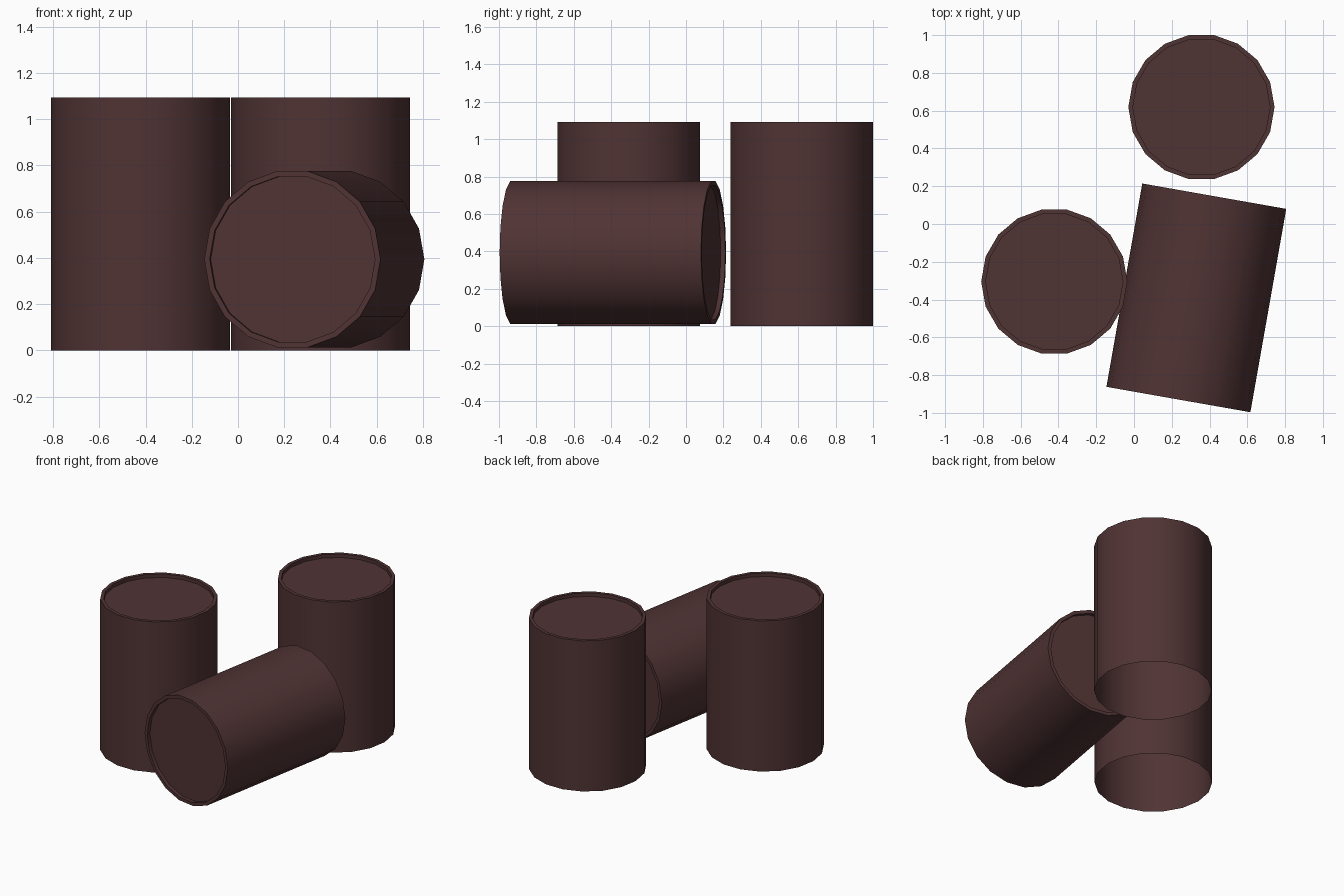
import bpy, bmesh, math
from mathutils import Matrix, Vector

if "Cube" in bpy.data.objects:
    bpy.data.objects.remove(bpy.data.objects["Cube"])

R, R_IN, H, RECESS, SIDES = 0.387, 0.363, 1.093, 0.025, 18

brown = bpy.data.materials.new("dark brown")
brown.diffuse_color = (0.08, 0.033, 0.034, 1)
brown.use_nodes = True
brown.node_tree.nodes["Principled BSDF"].inputs["Base Color"].default_value = brown.diffuse_color


def barrel(name, matrix, closed_bottom):
    bm = bmesh.new()

    def ring(r, z):
        return [bm.verts.new((r * math.cos(math.tau * i / SIDES),
                              r * math.sin(math.tau * i / SIDES), z))
                for i in range(SIDES)]

    def skin(a, b):
        for i in range(SIDES):
            j = (i + 1) % SIDES
            bm.faces.new((a[i], a[j], b[j], b[i]))

    # rings from bottom lid to top lid; standing barrels are open underneath
    profile = [(R, 0), (R, H), (R_IN, H), (R_IN, H - RECESS)]
    if closed_bottom:
        profile = [(R_IN, RECESS), (R_IN, 0)] + profile
    rings = [ring(r, z) for r, z in profile]
    for a, b in zip(rings, rings[1:]):
        skin(a, b)
    bm.faces.new(rings[-1])
    if closed_bottom:
        bm.faces.new(rings[0][::-1])

    bm.transform(matrix)
    me = bpy.data.meshes.new(name)
    bm.to_mesh(me)
    bm.free()
    me.materials.append(brown)
    ob = bpy.data.objects.new(name, me)
    bpy.context.collection.objects.link(ob)
    bpy.ops.object.select_all(action='DESELECT')
    ob.select_set(True)
    bpy.context.view_layer.objects.active = ob
    bpy.ops.object.shade_smooth_by_angle(angle=math.radians(35))


# two standing barrels
barrel("left_standing_barrel", Matrix.Translation((-0.422, -0.305, 0)), False)
barrel("back_standing_barrel", Matrix.Translation((0.357, 0.619, 0)), False)

# barrel lying on its side, turned 10 degrees
lying = (Matrix.Translation((0.33, -0.391, 0.394))
         @ Matrix.Rotation(math.radians(-10), 4, 'Z')
         @ Matrix.Rotation(math.radians(90), 4, 'X')
         @ Matrix.Translation((0, 0, -H / 2)))
barrel("lying_barrel", lying, True)
